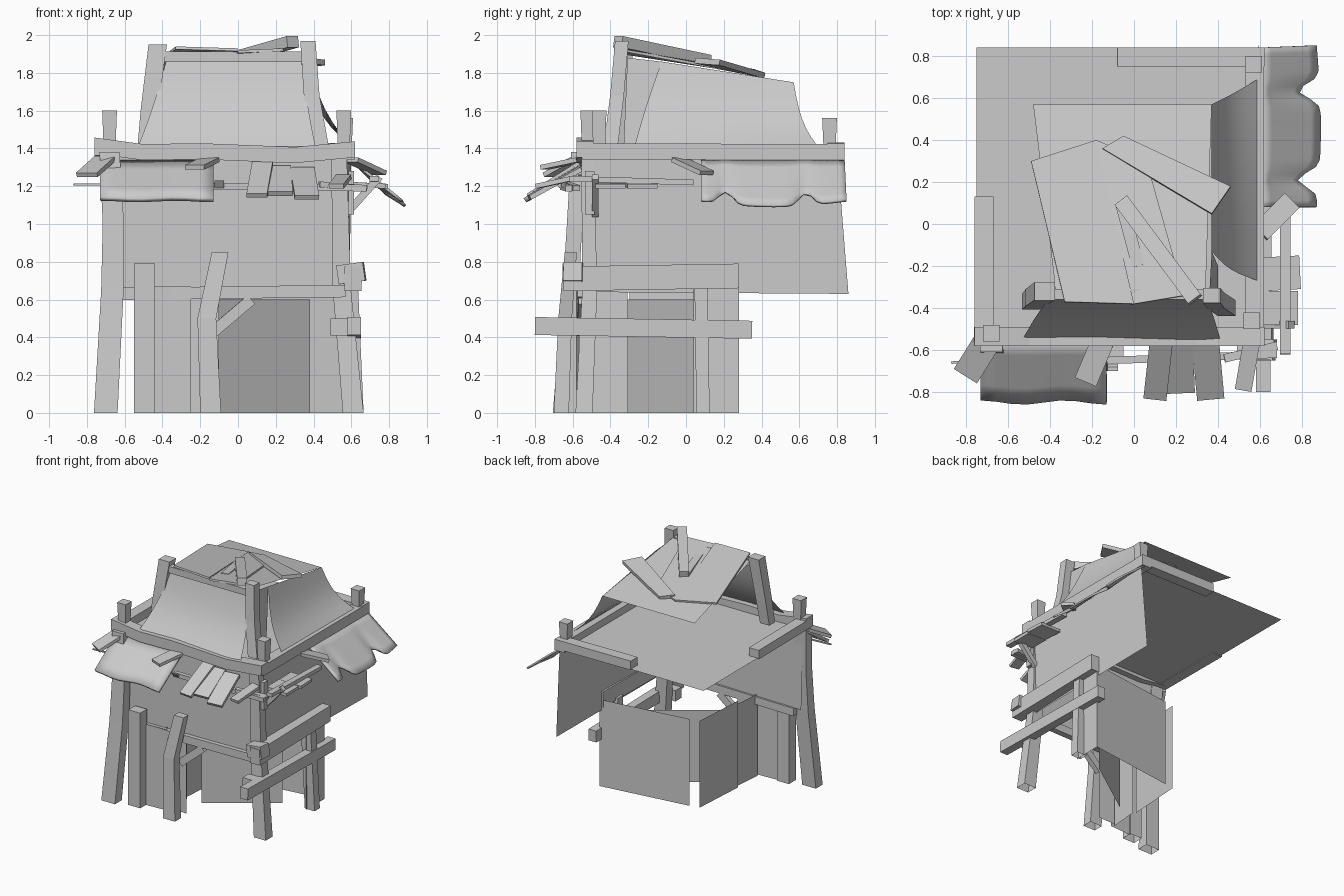
import bpy, math
from mathutils import Vector

if "Cube" in bpy.data.objects:
    bpy.data.objects.remove(bpy.data.objects["Cube"])

mat = bpy.data.materials.new("weathered_grey")
mat.use_nodes = True
GREY = (0.6, 0.6, 0.6, 1)
mat.diffuse_color = GREY
mat.node_tree.nodes["Principled BSDF"].inputs["Base Color"].default_value = GREY


def make(name, verts, faces, thick=0.0, smooth=False):
    me = bpy.data.meshes.new(name)
    me.from_pydata(verts, [], faces)
    me.materials.append(mat)
    ob = bpy.data.objects.new(name, me)
    bpy.context.collection.objects.link(ob)
    if thick:
        mod = ob.modifiers.new("thickness", "SOLIDIFY")
        mod.thickness = thick
    if smooth:
        bpy.ops.object.select_all(action="DESELECT")
        ob.select_set(True)
        bpy.context.view_layer.objects.active = ob
        bpy.ops.object.shade_smooth_by_angle(angle=math.radians(40))
    return ob


def beam(name, pts, w, h, taper=1.0, foot=True):
    """Rectangular timber along a path; w is sideways, h is the other way."""
    pts = [Vector(p) for p in pts]
    t = (pts[-1] - pts[0]).normalized()
    upright = abs(t.z) > 0.8
    side = Vector((1, 0, 0)) if upright else t.cross(Vector((0, 0, 1))).normalized()
    up = Vector((0, 1, 0)) if upright else side.cross(t)
    verts, faces = [], []
    for i, p in enumerate(pts):
        k = 1 + (taper - 1) * i / (len(pts) - 1)
        for a, b in ((-1, -1), (1, -1), (1, 1), (-1, 1)):
            verts.append(p + side * a * w * k / 2 + up * b * h * k / 2)
    n = len(pts)
    for i in range(n - 1):
        for j in range(4):
            k = (j + 1) % 4
            faces.append((4 * i + j, 4 * i + k, 4 * i + 4 + k, 4 * i + 4 + j))
    faces.append(tuple(range(4 * n - 4, 4 * n)))
    if foot:
        faces.append((3, 2, 1, 0))
    if not upright:
        faces = [tuple(reversed(f)) for f in faces]
    return make(name, verts, faces)


def sheet(name, a, b, c, d, nx=1, ny=1, thick=0.0, bend=None):
    """Panel seen from outside: a, b along the top, c, d along the bottom."""
    a, b, c, d = map(Vector, (a, b, c, d))
    verts, faces = [], []
    for j in range(ny + 1):
        for i in range(nx + 1):
            u, v = i / nx, j / ny
            p = a.lerp(b, u).lerp(d.lerp(c, u), v)
            verts.append(p + Vector(bend(u, v)) if bend else p)
    for j in range(ny):
        for i in range(nx):
            k = j * (nx + 1) + i
            faces.append((k, k + nx + 1, k + nx + 2, k + 1))
    return make(name, verts, faces, thick, bend is not None)


def wall(name, p, q, z0, z1):
    return sheet(name, (*p, z1), (*q, z1), (*q, z0), (*p, z0))


# Lower room, open at the top and corner, with a door set diagonally inside
wall("room_back_wall", (.6, .28), (-.16, .18), 0, .72)
wall("room_left_wall", (-.24, .165), (-.27, -.3), 0, .72)
wall("room_left_wall_front", (-.25, -.31), (-.27, -.55), 0, .68)
wall("side_panel", (.595, .04), (.6, .28), 0, .72)
wall("diagonal_door", (-.12, -.31), (.38, .04), 0, .6)
wall("front_panel_wide", (-.45, -.58), (-.25, -.57), 0, .67)
wall("front_panel_narrow", (-.25, -.53), (-.1, -.53), 0, .62)

# Overhanging upper walls and the deck
sheet("upper_front_wall", (-.7, -.54, 1.38), (.57, -.54, 1.38), (.57, -.54, .64), (-.68, -.54, .66))
sheet("upper_right_wall", (.57, -.54, 1.38), (.6, .8, 1.38), (.59, .86, .63), (.57, -.54, .64))
sheet("deck", (-.75, .84, 1.365), (.62, .84, 1.365), (.62, -.58, 1.365), (-.75, -.58, 1.365))

# Leaning ground posts
beam("left_post", [(-.7, -.66, 0), (-.665, -.61, .65), (-.66, -.59, 1), (-.68, -.57, 1.38)],
     .125, .09, .85, False)
beam("left_column", [(-.495, -.61, 0), (-.495, -.61, .79)], .11, .09, 1, False)
beam("door_post", [(-.145, -.66, 0), (-.165, -.64, .5), (-.095, -.61, .85)], .11, .08, .8, False)
beam("corner_post", [(.61, -.54, 0), (.55, -.51, .65), (.535, -.52, 1.36)], .11, .09, .75, False)
beam("side_post", [(.62, .09, 0), (.59, .08, .68)], .09, .07, 1, False)
beam("door_brace", [(-.13, -.56, .43), (.07, -.55, .6)], .04, .06)

# Lower timbers
beam("door_lintel", [(-.62, -.55, .63), (.57, -.55, .645)], .05, .065)
beam("side_rail_upper", [(.61, -.65, .71), (.61, .28, .725)], .09, .13)
beam("side_rail_upper_stub", [(.53, -.59, .73), (.67, -.6, .75)], .1, .1)
beam("side_rail_lower", [(.615, -.8, .46), (.615, .35, .44)], .07, .095)
beam("rail_tie", [(.49, -.6, .455), (.58, -.6, .455)], .08, .09)

# Ring beams and their stub posts
beam("ring_front", [(-.76, -.535, 1.415), (-.5, -.535, 1.38), (-.2, -.535, 1.385),
                    (.3, -.535, 1.365), (.62, -.535, 1.395)], .09, .085)
beam("ring_right", [(.575, -.55, 1.385), (.575, .84, 1.38)], .09, .085)
beam("ring_left", [(-.715, -.58, 1.4), (-.715, .13, 1.395)], .09, .075)
beam("ring_back", [(-.08, .795, 1.395), (.62, .795, 1.39)], .09, .075)
for name, x, y, top in (("stub_front_left", -.68, -.52, 1.6),
                        ("stub_front_right", .56, -.46, 1.6),
                        ("stub_back_right", .57, .76, 1.56)):
    beam(name, [(x, y, 1.36), (x, y, top)], .06, .06, 1.3)


# Upper tower with flared sheets
def flare(x, y):
    return lambda u, v: tuple(-math.sin(math.pi * v) * k for k in (x, y, .03))


sheet("tower_front", (-.37, -.33, 1.9), (.33, -.33, 1.9), (.41, -.55, 1.41), (-.53, -.55, 1.41),
      6, 6, 0, flare(0, -.025))
sheet("tower_right", (.37, -.13, 1.86), (.37, .57, 1.75), (.59, .69, 1.42), (.59, -.27, 1.42),
      6, 6, 0, flare(.02, .015))
sheet("tower_corner_filler", (.36, -.31, 1.88), (.37, -.13, 1.86), (.4, -.2, 1.42), (.4, -.33, 1.42))
beam("tower_top_beam", [(-.39, -.335, 1.885), (.35, -.335, 1.885)], .05, .055)
beam("tower_left_post", [(-.49, -.37, 1.4), (-.47, -.35, 1.6), (-.425, -.32, 1.95)], .085, .075, 1.15)
beam("tower_right_post", [(.44, -.4, 1.4), (.39, -.365, 1.68), (.37, -.34, 1.97)], .085, .075, .95)

# Roof sheet and loose boards on it
sheet("roof_sheet", (-.48, .57, 1.75), (.37, .57, 1.75), (.34, -.34, 1.91), (-.37, -.34, 1.91))
sheet("roof_board_wide", (-.49, .3, 1.82), (-.18, .4, 1.8), (.0, -.38, 1.93), (-.33, -.37, 1.94), thick=.015)
sheet("roof_board_middle", (-.18, .4, 1.8), (.06, .3, 1.81), (.24, -.34, 1.93), (0, -.38, 1.92), thick=.015)
sheet("roof_board_cross", (-.05, .42, 1.8), (.46, .18, 1.87), (.37, .05, 1.88), (-.15, .36, 1.82), thick=.03)
beam("roof_stick", [(-.06, .11, 1.865), (.29, -.36, 1.965)], .075, .06)
beam("roof_side_board", [(.02, -.2, 1.89), (-.06, .1, 1.86)], .06, .02)


# Front awning: cloth and loose boards
def front_hem(u, v):
    wave = v * math.cos(3 * math.pi * u)
    return (0, .01 * wave, .004 * wave)


sheet("front_awning", (-.73, -.55, 1.34), (-.13, -.55, 1.34), (-.13, -.85, 1.14), (-.73, -.85, 1.14),
      8, 4, .025, front_hem)
BOARDS = (  # name, start, end, width
    ("front_board_left", (-.7, -.56, 1.35), (-.8, -.72, 1.26), .13),
    ("front_board_middle", (-.15, -.56, 1.34), (-.23, -.75, 1.3), .11),
    ("front_board_a", (.13, -.56, 1.32), (.1, -.83, 1.15), .11),
    ("front_board_b", (.21, -.56, 1.3), (.22, -.8, 1.16), .14),
    ("front_board_c", (.34, -.56, 1.29), (.365, -.83, 1.14), .13),
    ("front_board_right", (.56, -.56, 1.25), (.52, -.79, 1.2), .08),
    ("side_board_slanted", (.6, -.04, 1.34), (.75, .11, 1.27), .1),
    ("side_board_a", (.6, -.24, 1.21), (.79, -.23, 1.2), .16),
    ("side_board_b", (.6, -.4, 1.21), (.78, -.4, 1.2), .16),
)
for name, a, b, w in BOARDS:
    beam(name, [a, b], w, .025)

# Awning frame
beam("front_rod", [(-.87, -.66, 1.21), (-.6, -.64, 1.21)], .012, .01)
beam("front_batten", [(-.13, -.65, 1.2), (.68, -.62, 1.19)], .035, .035)
beam("side_batten", [(.72, -.62, 1.24), (.72, .04, 1.22)], .05, .03)
beam("side_strut", [(.57, -.48, 1.05), (.75, -.48, 1.25)], .035, .04)
beam("corner_strut", [(.43, -.64, 1.21), (.68, -.58, 1.19)], .04, .03)
beam("hanging_board", [(-.1, -.66, 1.19), (-.1, -.69, 1.23)], .05, .02)
beam("side_hanging_board", [(.6, -.51, 1.05), (.6, -.51, 1.28)], .03, .05)


# Right awning cloth with two notches torn into the hem
def side_hem(u, v):
    notch = sum(math.exp(-((u - c) / .06) ** 2) for c in (.17, .72))
    lobe = math.sin(math.pi * u)
    return (v * (.02 * lobe - .1 * notch), 0, v * (.06 * notch - .03 * lobe))


sheet("side_awning", (.61, .08, 1.34), (.61, .84, 1.34), (.87, .85, 1.13), (.87, .08, 1.13),
      24, 6, .015, side_hem)
